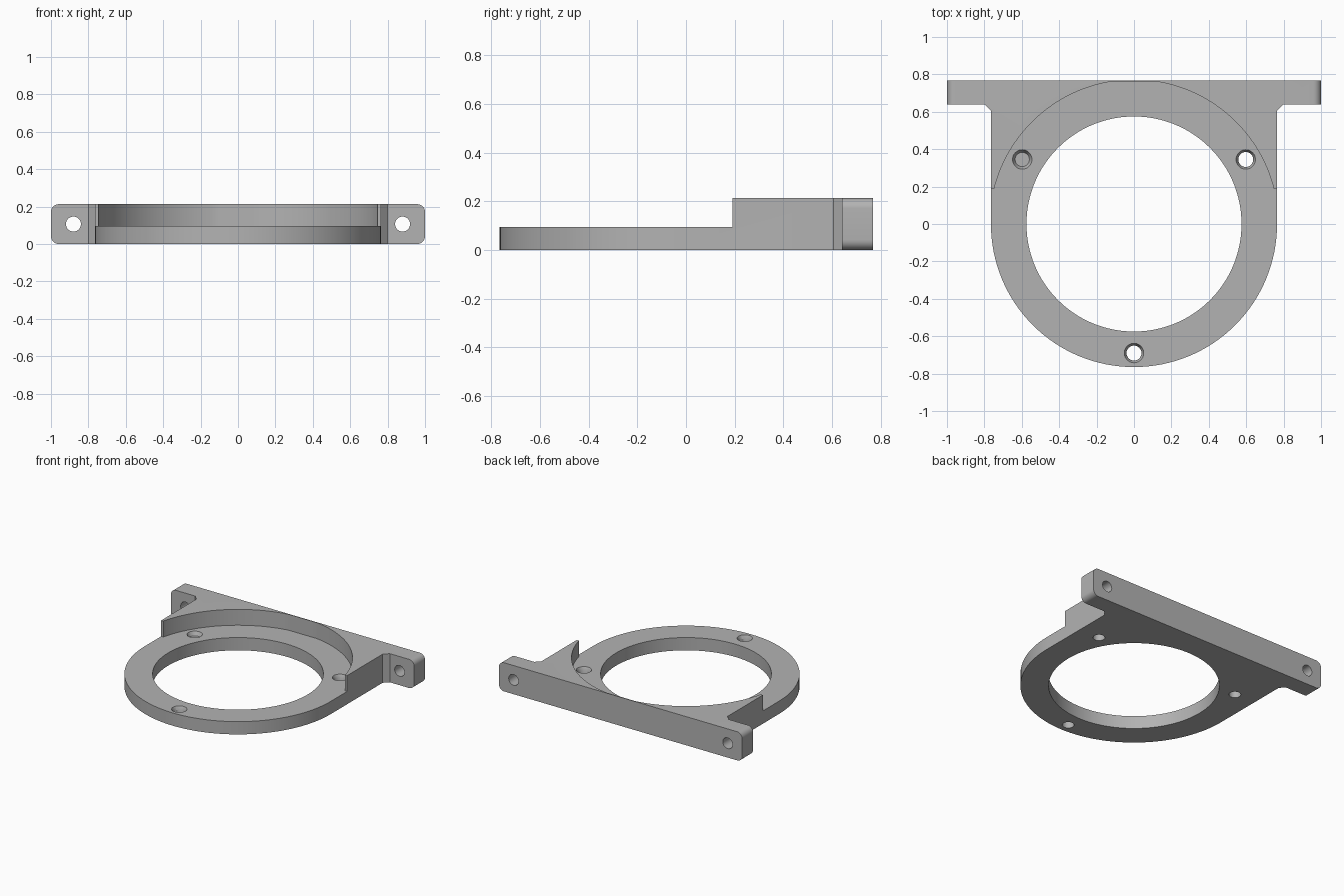
import bpy, bmesh
from math import pi, sin, cos, radians
from mathutils import Matrix

if "Cube" in bpy.data.objects:
    bpy.data.objects.remove(bpy.data.objects["Cube"], do_unlink=True)

HEIGHT, PLATE = 0.213, 0.095      # full height, thin plate height
R_OUT, R_IN, R_SEAT = 0.765, 0.575, 0.771
BACK, STEP = 0.768, 0.19          # rear face, front of raised section


def arc(radius, start, end, steps):
    angles = [radians(start + (end - start) * i / steps) for i in range(steps + 1)]
    return [(radius * cos(a), radius * sin(a)) for a in angles]


def make_object(name, bm):
    bmesh.ops.recalc_face_normals(bm, faces=bm.faces)
    mesh = bpy.data.meshes.new(name)
    bm.to_mesh(mesh)
    bm.free()
    obj = bpy.data.objects.new(name, mesh)
    bpy.context.collection.objects.link(obj)
    return obj


def prism(points, z0, z1):
    bm = bmesh.new()
    face = bm.faces.new([bm.verts.new((x, y, z0)) for x, y in points])
    top = bmesh.ops.extrude_face_region(bm, geom=[face])["geom"]
    verts = [v for v in top if isinstance(v, bmesh.types.BMVert)]
    bmesh.ops.translate(bm, verts=verts, vec=(0, 0, z1 - z0))
    return bm


def cylinder(r_low, r_high, depth, matrix, segments=48):
    bm = bmesh.new()
    bmesh.ops.create_cone(bm, cap_ends=True, segments=segments, radius1=r_low,
                          radius2=r_high, depth=depth, matrix=matrix)
    return bm


def cut(target, name, bm):
    cutter = make_object(name, bm)
    cutter.hide_render = True
    mod = target.modifiers.new(name, "BOOLEAN")
    mod.operation, mod.solver, mod.object = "DIFFERENCE", "EXACT", cutter
    bpy.context.view_layer.objects.active = target
    bpy.ops.object.modifier_apply(modifier=name)
    bpy.data.objects.remove(cutter, do_unlink=True)


# Body outline: half-round front, straight sides, mounting ears at the back
ear = [(R_OUT, 0.605), (0.80, 0.64), (1, 0.64), (1, BACK)]
outline = arc(R_OUT, 180, 360, 64) + ear + [(-x, y) for x, y in reversed(ear)]
bm = prism(outline, 0, HEIGHT)

# Rounded ear ends
ends = [e for e in bm.edges if all(abs(v.co.x) > 0.99 for v in e.verts)
        and abs(e.verts[0].co.y - e.verts[1].co.y) > 0.05]
bmesh.ops.bevel(bm, geom=ends, offset=0.042, segments=8, profile=0.5, affect="EDGES")
bracket = make_object("mounting_bracket", bm)

# Round seat above the thin plate, open toward the front
half = arc(R_SEAT, 14.3, 165.7, 96)
seat = [(x, min(y, BACK - 0.006)) for x, y in half]
seat += [(-0.747, STEP), (-0.9, STEP), (-0.9, -0.9), (0.9, -0.9), (0.9, STEP), (0.747, STEP)]
cut(bracket, "seat_cutter", prism(seat, PLATE, 0.4))

# Central opening
cut(bracket, "bore_cutter", cylinder(R_IN, R_IN, 1, Matrix(), 128))

# Three screw holes with countersinks
for angle in (30, 150, 270):
    x, y = 0.69 * cos(radians(angle)), 0.69 * sin(radians(angle))
    cut(bracket, "screw_cutter", cylinder(0.04, 0.04, 1, Matrix.Translation((x, y, 0))))
    cut(bracket, "sink_cutter", cylinder(0.038, 0.054, 0.032,
                                         Matrix.Translation((x, y, PLATE - 0.012))))

# Holes through the ears
for side in (-1, 1):
    place = Matrix.Translation((side * 0.88, 0.7, HEIGHT / 2)) @ Matrix.Rotation(pi / 2, 4, "X")
    cut(bracket, "ear_cutter", cylinder(0.04, 0.04, 0.4, place))

# Single grey material
grey = bpy.data.materials.new("plain_grey")
grey.use_nodes = True
colour = (0.45, 0.45, 0.45, 1)
grey.diffuse_color = colour
grey.node_tree.nodes["Principled BSDF"].inputs["Base Color"].default_value = colour
bracket.data.materials.clear()
bracket.data.materials.append(grey)
for poly in bracket.data.polygons:
    poly.material_index = 0

bpy.ops.object.select_all(action="DESELECT")
bracket.select_set(True)
bpy.context.view_layer.objects.active = bracket
bpy.ops.object.shade_smooth_by_angle(angle=radians(30))
